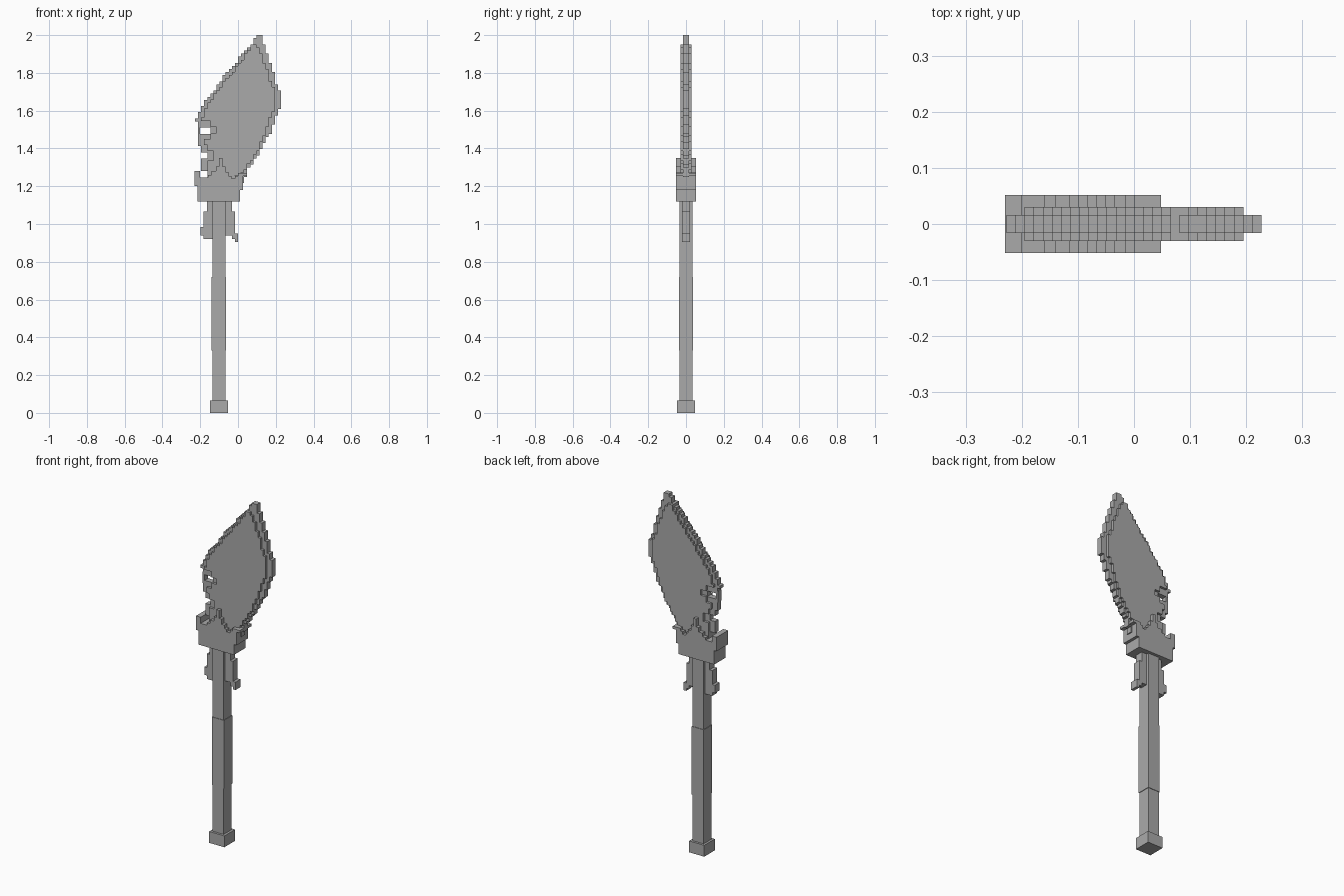
import bpy, bmesh

V = 2 / 123  # voxel step of the blade edges

grey = bpy.data.materials.new("plain grey")
grey.diffuse_color = (0.4, 0.4, 0.4, 1)


def finish(name, bm):
    bmesh.ops.recalc_face_normals(bm, faces=bm.faces)
    me = bpy.data.meshes.new(name)
    bm.to_mesh(me)
    bm.free()
    me.materials.append(grey)
    ob = bpy.data.objects.new(name, me)
    bpy.context.collection.objects.link(ob)
    return ob


def slab(name, outline, half):
    """Front-view (x, z) outline extruded to y = +-half."""
    bm = bmesh.new()
    f = bm.faces.new([bm.verts.new((x, -half, z)) for x, z in outline])
    r = bmesh.ops.extrude_face_region(bm, geom=[f])
    vs = [g for g in r["geom"] if isinstance(g, bmesh.types.BMVert)]
    bmesh.ops.translate(bm, verts=vs, vec=(0, 2 * half, 0))
    return finish(name, bm)


def box(name, x0, x1, z0, z1, half):
    return slab(name, [(x0, z0), (x1, z0), (x1, z1), (x0, z1)], half)


def interp(keys, z):
    for (za, xa), (zb, xb) in zip(keys, keys[1:]):
        if za <= z < zb:
            return xa + (xb - xa) * (z - za) / (zb - za)
    return keys[-1][1]


def steps(keys, z0, z1):
    """Staircase version of a (z, x) curve, one step per voxel row."""
    n = round((z1 - z0) / V)
    h = (z1 - z0) / n
    pts = []
    for i in range(n):
        x = round(interp(keys, z0 + (i + 0.5) * h) / V) * V
        za, zb = z0 + i * h, z0 + (i + 1) * h
        if pts and abs(pts[-1][0] - x) < 1e-6:
            pts[-1] = (x, zb)
        else:
            pts += [(x, za), (x, zb)]
    return pts


def stepped_slab(name, left, right, z0, z1, half):
    return slab(name, steps(right, z0, z1) + steps(left, z0, z1)[::-1], half)


# Thin cutting rim of the blade, with notches on the left
rim_left = [(1.2, -.17), (1.28, -.17), (1.28, -.195), (1.34, -.195), (1.34, -.165),
            (1.38, -.165), (1.38, -.195), (1.41, -.195), (1.41, -.213), (1.475, -.213),
            (1.475, -.145), (1.51, -.145), (1.51, -.213), (1.54, -.213), (1.54, -.23),
            (1.56, -.23), (1.56, -.213), (1.61, -.195), (1.64, -.18), (1.70, -.13),
            (1.76, -.09), (1.83, -.03), (1.88, .01), (1.92, .045), (1.96, .075), (2.0, .10)]
rim_right = [(1.2, .02), (1.28, .05), (1.35, .095), (1.41, .13), (1.5, .18), (1.56, .20),
             (1.61, .215), (1.625, .228), (1.70, .228), (1.72, .21), (1.83, .18),
             (1.9, .155), (1.95, .137), (2.0, .128)]
stepped_slab("blade_rim", rim_left, rim_right, 1.2, 2.0, 0.016)
# Strip closing the eyelet in the rim
box("eyelet_bar", -.213, -.2, 1.46, 1.525, 0.0155)

# Thick blade body
body_left = [(1.24, -.16), (1.33, -.16), (1.33, -.13), (1.38, -.13), (1.38, -.16),
             (1.41, -.16), (1.41, -.18), (1.45, -.18), (1.45, -.145), (1.475, -.145),
             (1.475, -.115), (1.52, -.115), (1.52, -.145), (1.545, -.145), (1.545, -.19),
             (1.57, -.185), (1.62, -.17), (1.67, -.135), (1.72, -.10), (1.80, -.03),
             (1.88, .03), (1.92, .06), (1.95, .075)]
body_right = [(1.24, -.02), (1.28, .035), (1.32, .06), (1.38, .10), (1.45, .13),
              (1.54, .165), (1.62, .195), (1.70, .195), (1.75, .175), (1.83, .15),
              (1.91, .115), (1.95, .10)]
stepped_slab("blade_body", body_left, body_right, 1.24, 1.95, 0.03)

# Collar with stepped, spiked top edge
slab("collar", [
    (-.215, 1.12), (.01, 1.12), (.01, 1.18), (.027, 1.18), (.027, 1.255), (.048, 1.255),
    (.048, 1.27), (0, 1.27), (0, 1.255), (-.015, 1.255), (-.015, 1.24), (-.035, 1.24),
    (-.035, 1.255), (-.05, 1.255), (-.05, 1.275), (-.067, 1.275), (-.067, 1.305),
    (-.083, 1.305), (-.083, 1.35), (-.1, 1.35), (-.1, 1.305), (-.116, 1.305),
    (-.116, 1.28), (-.14, 1.28), (-.14, 1.26), (-.16, 1.26), (-.16, 1.245),
    (-.2, 1.245), (-.2, 1.28), (-.23, 1.28), (-.23, 1.2), (-.215, 1.2)], 0.052)

# Small hanging guards either side of the handle
slab("left_guard", [(-.13, 1.13), (-.165, 1.13), (-.165, 1.065), (-.182, 1.065),
                    (-.182, .985), (-.198, .985), (-.198, .94), (-.182, .94),
                    (-.182, .92), (-.13, .92)], 0.022)
slab("right_guard", [(-.07, 1.13), (-.033, 1.13), (-.033, 1.065), (-.017, 1.065),
                     (-.017, .95), (0, .95), (0, .905), (-.017, .905), (-.017, .92),
                     (-.033, .92), (-.033, .94), (-.07, .94)], 0.022)

# Handle in three slightly different thicknesses, then the pommel
for name, z0, z1, w in (("handle_lower", .05, .33, .035), ("handle_grip", .33, .72, .038),
                        ("handle_upper", .72, 1.13, .035)):
    box(name, -.101 - w, -.101 + w, z0, z1, w)
box("pommel", -.149, -.053, 0, .065, 0.048)
